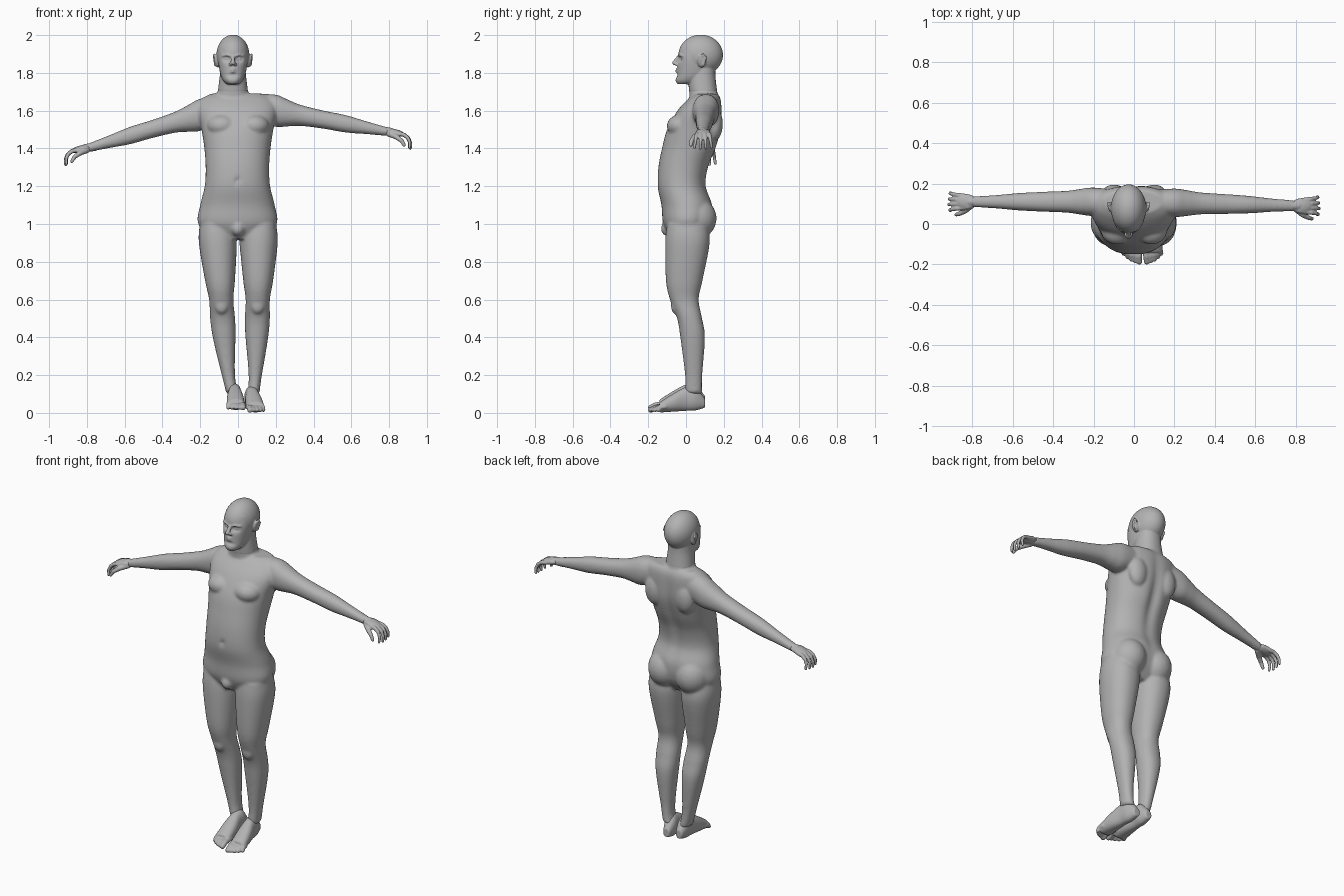
import bpy, bmesh, math
from mathutils import Vector, Matrix

default = bpy.data.objects.get("Cube")
if default:
    bpy.data.objects.remove(default, do_unlink=True)

grey = (.45, .45, .45, 1)
skin = bpy.data.materials.new("plain_grey")
skin.use_nodes = True
skin.diffuse_color = grey
skin.node_tree.nodes["Principled BSDF"].inputs["Base Color"].default_value = grey

SIDES = {"right": -1, "left": 1}


def spline(rows, steps=6):
    """Catmull-Rom interpolation through rows of numbers."""
    padded = [rows[0], *rows, rows[-1]]
    smooth = []
    for index in range(len(rows) - 1):
        window = padded[index:index + 4]
        for step in range(steps):
            t = step / steps
            smooth.append([q + t / 2 * (r - p + t * (2 * p - 5 * q + 4 * r - s
                           + t * (3 * q - p - 3 * r + s)))
                           for p, q, r, s in zip(*window)])
    return smooth + [rows[-1]]


def circle(segments):
    angles = [math.tau * k / segments for k in range(segments)]
    return [(math.cos(a), math.sin(a)) for a in angles]


def bridge(bm, rings):
    """Closed skin over a row of point rings."""
    rings = [[bm.verts.new(point) for point in ring] for ring in rings]
    for lower, upper in zip(rings, rings[1:]):
        for k in range(len(lower)):
            bm.faces.new((lower[k - 1], lower[k], upper[k], upper[k - 1]))
    bm.faces.new(rings[0])
    bm.faces.new(rings[-1])


def loft(bm, axis, rows, centre, power=2.2, segments=40):
    """Rounded sections: position, half width about the centre line, lower and upper limit."""
    across, along = [i for i in range(3) if i != axis]
    rings = []
    for position, half, low, high in spline(rows):
        ring = []
        for corner in circle(segments):
            u, v = [math.copysign(abs(w) ** (2 / power), w) for w in corner]
            point = Vector()
            point[axis] = position
            point[across] = centre(position) + half * u
            point[along] = (low + high) / 2 + (high - low) / 2 * v
            ring.append(point)
        rings.append(ring)
    bridge(bm, rings)


def ball(bm, centre, radii, tilt=0, segments=24):
    matrix = Matrix.Translation(centre) @ Matrix.Rotation(tilt, 4, 'Y') @ Matrix.Diagonal((*radii, 1))
    count = segments // 2 + 2
    rings = []
    for i in range(count):
        angle = math.pi * (i + .5) / count
        rings.append([matrix @ Vector((math.sin(angle) * u, math.sin(angle) * v, math.cos(angle)))
                      for u, v in circle(segments)])
    bridge(bm, rings)


def tube(bm, points, start, end):
    """Round tapered tube through the points, with ball joints."""
    points = [Vector(p) for p in points]
    last = len(points) - 1
    radii = [start + (end - start) * i / last for i in range(last + 1)]
    for point, radius in zip(points, radii):
        ball(bm, point, [radius] * 3, segments=16)
    for a, b, thick, thin in zip(points, points[1:], radii, radii[1:]):
        turn = (b - a).to_track_quat('Z', 'Y')
        bridge(bm, [[p + turn @ Vector((r * u, r * v, 0)) for u, v in circle(16)]
                    for p, r in ((a, thick), (b, thin))])


def dent(bm, centre, size, push):
    """Soft local push of the surface along y."""
    for vert in bm.verts:
        fade = sum(((p - c) / s) ** 2 for p, c, s in zip(vert.co, centre, size))
        vert.co.y += push * math.exp(-fade)


def finish(bm, name, voxel, rounds):
    """Fuse the overlapping forms into one smooth skin."""
    bmesh.ops.recalc_face_normals(bm, faces=bm.faces[:])
    mesh = bpy.data.meshes.new(name)
    bm.to_mesh(mesh)
    bm.free()
    mesh.materials.append(skin)
    part = bpy.data.objects.new(name, mesh)
    bpy.context.collection.objects.link(part)
    fuse = part.modifiers.new("fuse", 'REMESH')
    fuse.mode = 'VOXEL'
    fuse.voxel_size = voxel
    fuse.use_smooth_shade = True
    soften = part.modifiers.new("soften", 'SMOOTH')
    soften.factor = .5
    soften.iterations = rounds


# Torso, with the spine furrow and navel pressed in
body = bmesh.new()
loft(body, 2, [
    (.92, .12, -.08, .08), (1, .207, -.12, .13), (1.1, .197, -.13, .14), (1.2, .173, -.15, .107),
    (1.3, .168, -.146, .12), (1.4, .175, -.127, .16), (1.5, .19, -.1, .187), (1.6, .21, -.045, .19),
    (1.66, .19, .01, .185), (1.69, .14, .05, .17)], centre=lambda z: -.003, segments=64)
dent(body, centre=(-.01, .17, 1.36), size=(.03, .08, .24), push=-.02)
dent(body, centre=(0, -.15, 1.23), size=(.01, .03, .015), push=.015)

# Neck, shared by the body and the head so that they meet
HEAD_X = -.027
NECK = [(1.6, .12, .02, .175), (1.7, .08, .017, .165), (1.78, .07, .012, .156), (1.84, .065, .03, .155)]


def head_centre(z):
    return HEAD_X


loft(body, 2, NECK, head_centre)

# Chest, shoulder blades, buttocks and groin
for side in SIDES.values():
    ball(body, (side * .085, -.027, 1.52), (.08, .075, .06))
    ball(body, (side * .1, .15, 1.53), (.06, .045, .09))
    ball(body, (side * .09, .055, 1.03), (.1, .107, .11))
ball(body, (0, -.095, .975), (.035, .038, .04))

# Arms: one profile hung along a straight line, lower on the right
ARM = [(.1, .06, .07), (.2, .07, .085), (.26, .064, .072), (.33, .054, .056),
       (.45, .049, .048), (.57, .043, .046), (.68, .033, .034), (.8, .026, .022)]
SHOULDER = 1.637
SLOPE = {"right": .295, "left": .187}
BEND = {"right": 0, "left": .025}


def arm_height(name, reach):
    return SHOULDER - SLOPE[name] * reach


def arm_depth(name, reach):
    return .11 - BEND[name] * reach


for name, side in SIDES.items():
    rows = [(side * reach, depth, arm_height(name, reach) - height, arm_height(name, reach) + height)
            for reach, depth, height in ARM]
    loft(body, 0, rows, centre=lambda x: arm_depth(name, abs(x)))

# Legs: one profile along two different curved centre lines
LEG = [(1, .09, -.1, .11), (.9, .1, -.11, .125), (.7, .079, -.106, .087), (.6, .064, -.085, .067),
       (.5, .066, -.047, .085), (.4, .06, -.03, .1), (.2, .035, -.005, .086), (.1, .031, -.005, .085)]
LEG_LINE = {"right": lambda t: -.02 - .087 * t ** .5, "left": lambda t: .07 + .04 * t ** .3}
for line in LEG_LINE.values():
    def leg_centre(z):
        return line(max(0, (z - .1) / .8))

    loft(body, 2, LEG, leg_centre)
    ball(body, (leg_centre(.57), -.058, .57), (.035, .022, .045))
    ball(body, (leg_centre(.12), .045, .12), (.036, .024, .02))
finish(body, "body", voxel=.008, rounds=6)

# Head: skull and face, with eye sockets and chin crease pressed in
head = bmesh.new()
ball(head, (HEAD_X, .078, 1.895), (.087, .118, .107), segments=48)
loft(head, 2, [(1.94, .07, -.02, .1), (1.88, .079, -.041, .13), (1.8, .068, -.048, .13),
               (1.76, .052, -.055, .1), (1.74, .03, -.045, .05)], head_centre)
loft(head, 2, NECK[1:], head_centre)
for side in SIDES.values():
    dent(head, centre=(HEAD_X + side * .032, -.04, 1.873), size=(.02, .05, .014), push=.018)
dent(head, centre=(HEAD_X, -.05, 1.787), size=(.03, .03, .008), push=.008)

for side in SIDES.values():
    def face(x, y, z):
        return HEAD_X + side * x, y, z

    # Eye, brow and nostril
    ball(head, face(.032, -.015, 1.874), (.015, .013, .011))
    tube(head, [face(.012, -.036, 1.89), face(.032, -.033, 1.896), face(.055, -.016, 1.89)], .007, .006)
    ball(head, face(.013, -.052, 1.846), (.009, .01, .008))
    # Ear with its rim
    ball(head, face(.088, .083, 1.862), (.01, .023, .036), side / 4)
    tube(head, [face(.094, .07, 1.885), face(.1, .09, 1.898), face(.1, .105, 1.88),
                face(.094, .09, 1.84)], .006, .006)

# Nose and lips
tube(head, [(HEAD_X, -.036, 1.888), (HEAD_X, -.062, 1.853)], .009, .012)
for height in (1.818, 1.806):
    tube(head, [(HEAD_X + x, -.05 + abs(x) * .6, height) for x in (-.022, 0, .022)], .006, .006)
finish(head, "head", voxel=.0045, rounds=3)

# Hands: four curling fingers and a thumb reaching forward
for name, side in SIDES.items():
    wrist = Vector((side * .8, arm_depth(name, .8), arm_height(name, .8)))

    def place(x, y, z):
        return wrist + Vector((side * x, y, z))

    hand = bmesh.new()
    ball(hand, place(.03, 0, -.004), (.055, .038, .019), side * .2)
    tube(hand, [place(-.04, 0, .008), place(.01, 0, 0)], .023, .022)
    for finger in range(4):
        spread = (finger - 1.5) * .02
        bone = .03 - abs(finger - 1.3) * .002
        knuckle = Vector((.05, spread, -.01))
        joints = [place(.02, spread * .8, 0), place(*knuckle)]
        for joint in range(4):
            curl = .15 + joint / 2
            knuckle += Vector((bone * math.cos(curl), spread / 8, -bone * math.sin(curl)))
            joints.append(place(*knuckle))
        tube(hand, joints, .013, .0075)
    tube(hand, [place(0, -.015, -.01), place(.035, -.045, -.025), place(.065, -.06, -.045),
                place(.08, -.064, -.07)], .016, .009)
    finish(hand, name + "_hand", voxel=.004, rounds=3)

# Feet: a shared profile along a slanted line, with five toes
FOOT = [(.1, .02, .03, .08), (.05, .036, .016, .14), (0, .037, .014, .14),
        (-.06, .045, .01, .11), (-.14, .047, .005, .06)]
HEEL = {"right": -.02, "left": .065}
SLANT = {"right": .04, "left": .13}
LIFT = {"right": .01, "left": -.003}
for name, side in SIDES.items():
    lift = LIFT[name]

    def foot_centre(y):
        return HEEL[name] + SLANT[name] * (.08 - y)

    foot = bmesh.new()
    loft(foot, 1, [(y, half, low + lift, high + lift) for y, half, low, high in FOOT], foot_centre)
    for toe in range(5):
        offset = side * (toe * .019 - .036)
        tip = -.186 + toe ** 2 * .0025
        radius = .011 if toe else .015
        tube(foot, [(foot_centre(y) + offset, y, z + lift)
                    for y, z in ((-.11, .035), (tip / 2 - .065, .032), (tip, .018))], radius, radius)
    finish(foot, name + "_foot", voxel=.005, rounds=3)
